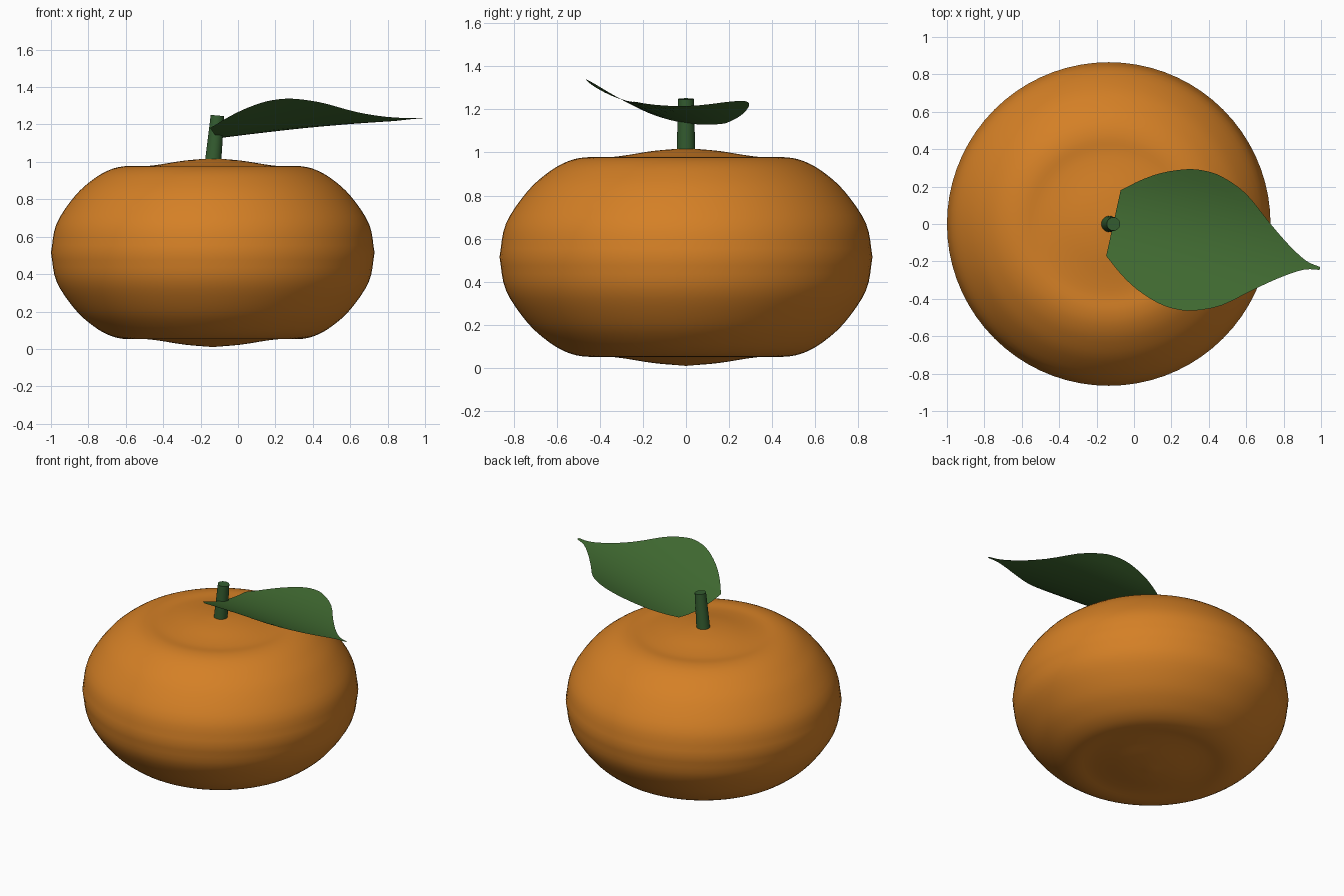
import bpy, bmesh, math
from mathutils import Vector, Matrix

cube = bpy.data.objects.get("Cube")
if cube:
    bpy.data.objects.remove(cube)


def material(name, colour):
    m = bpy.data.materials.new(name)
    m.use_nodes = True
    m.diffuse_color = (*colour, 1)
    m.node_tree.nodes["Principled BSDF"].inputs["Base Color"].default_value = (*colour, 1)
    return m


def spline(points, steps):
    """Smooth curve through 2D points (Catmull-Rom)."""
    p = [Vector(q) for q in points]
    p = [2 * p[0] - p[1]] + p + [2 * p[-1] - p[-2]]
    out = []
    for a, b, c, d in zip(p, p[1:], p[2:], p[3:]):
        for i in range(steps):
            t = i / steps
            out.append(b + (c - a) * t / 2 + (2 * a - 5 * b + 4 * c - d) * t * t / 2
                       + (3 * b - a - 3 * c + d) * t ** 3 / 2)
    return out + [p[-2]]


def finish(name, bm, mat, sharp=180):
    mesh = bpy.data.meshes.new(name)
    bm.to_mesh(mesh)
    bm.free()
    mesh.materials.append(mat)
    ob = bpy.data.objects.new(name, mesh)
    bpy.context.collection.objects.link(ob)
    bpy.ops.object.select_all(action='DESELECT')
    ob.select_set(True)
    bpy.context.view_layer.objects.active = ob
    bpy.ops.object.shade_smooth_by_angle(angle=math.radians(sharp))
    return ob


orange = material("orange peel", (0.66, 0.215, 0.019))
leaf_green = material("leaf green", (0.05, 0.14, 0.03))
stem_green = material("stem green", (0.035, 0.11, 0.03))

# Fruit: half profile, mirrored about its equator and spun around
MIDDLE, CENTRE = 0.515, -0.135
upper = [(0.865, 0), (0.835, 0.155), (0.735, 0.305), (0.635, 0.395), (0.55, 0.443),
         (0.47, 0.462), (0.38, 0.461), (0.29, 0.470), (0.15, 0.492), (0, 0.505)]
half = spline(upper, 4)
profile = [(r, MIDDLE - h) for r, h in reversed(half)] + [(r, MIDDLE + h) for r, h in half[1:]]
bm = bmesh.new()
verts = [bm.verts.new((max(r, 0), 0, z)) for r, z in profile]
edges = [bm.edges.new(pair) for pair in zip(verts, verts[1:])]
bmesh.ops.spin(bm, geom=verts + edges, cent=(0, 0, 0), axis=(0, 0, 1),
               angle=math.tau, steps=72, use_merge=True)
bmesh.ops.remove_doubles(bm, verts=bm.verts, dist=0.0005)
bmesh.ops.recalc_face_normals(bm, faces=bm.faces)
fruit = finish("fruit", bm, orange)
fruit.location.x = CENTRE

# Stem: tapered and leaning towards the leaf
bm = bmesh.new()
bottom, top = Vector((CENTRE, 0, 0.98)), Vector((-0.11, 0, 1.248))
axis = top - bottom
bmesh.ops.create_cone(bm, cap_ends=True, segments=24, radius1=0.044, radius2=0.036,
                      depth=axis.length,
                      matrix=Matrix.Translation((bottom + top) / 2)
                      @ axis.to_track_quat('Z', 'Y').to_matrix().to_4x4())
finish("stem", bm, stem_green, 40)

# Leaf: cupped and rolled sheet, widths taken along its midrib
widths = spline([(0, 0.18), (0.1, 0.26), (0.2, 0.32), (0.32, 0.365), (0.42, 0.378),
                 (0.52, 0.365), (0.66, 0.305), (0.81, 0.185), (0.94, 0.088),
                 (1.05, 0.024), (1.13, 0.008)], 3)
ACROSS = 12
bm = bmesh.new()
rows = []
for u, w in widths:
    t = u / 1.13
    rib = 1.135 + 0.1 * t + 0.012 * math.sin(math.pi * t)
    row = []
    for j in range(ACROSS + 1):
        v = w * (2 * j / ACROSS - 1)
        row.append(bm.verts.new((u, v, rib + 0.71 * v * v - 0.133 * v)))
    rows.append(row)
for a, b in zip(rows, rows[1:]):
    for j in range(ACROSS):
        bm.faces.new((a[j], b[j], b[j + 1], a[j + 1]))
leaf = finish("leaf", bm, leaf_green)
leaf.location = (-0.11, 0.005, 0)
leaf.rotation_euler.z = math.radians(-12.4)
